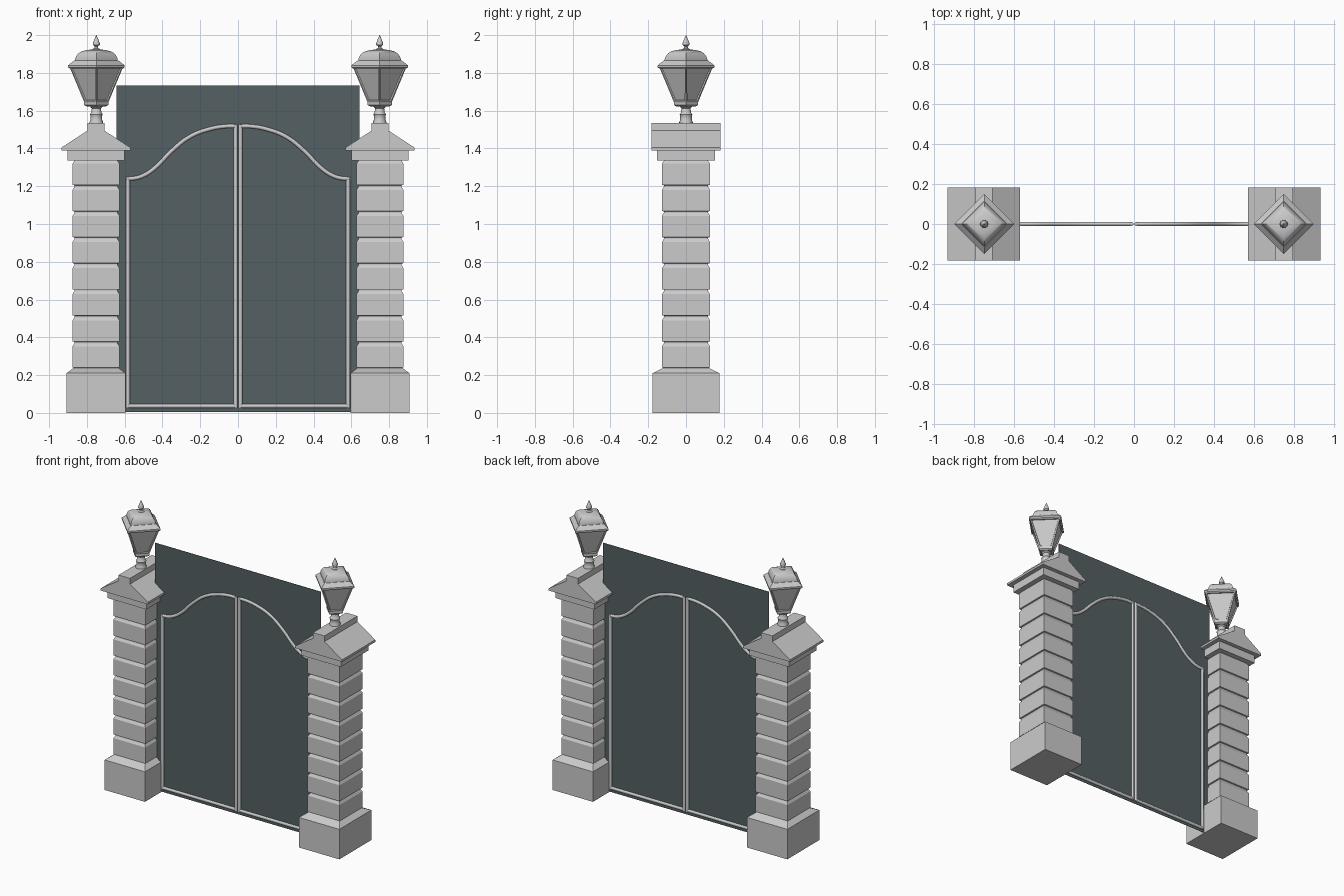
import bpy, bmesh, math
from math import pi, cos, sin, radians

if "Cube" in bpy.data.objects:
    bpy.data.objects.remove(bpy.data.objects["Cube"])


def finish(name, bm, smooth=None):
    bmesh.ops.recalc_face_normals(bm, faces=bm.faces)
    me = bpy.data.meshes.new(name)
    bm.to_mesh(me)
    bm.free()
    ob = bpy.data.objects.new(name, me)
    bpy.context.collection.objects.link(ob)
    if smooth:
        bpy.ops.object.select_all(action='DESELECT')
        ob.select_set(True)
        bpy.context.view_layer.objects.active = ob
        bpy.ops.object.shade_smooth_by_angle(angle=radians(smooth))
    return ob


def stack(name, cx, rings, sides=4, turn=0.0, smooth=None, inset=None):
    """Loft horizontal rings of (radius x, radius y, z) around (cx, 0)."""
    bm = bmesh.new()
    loops = []
    for rx, ry, z in rings:
        loops.append([bm.verts.new((cx + rx * cos(turn + 2 * pi * i / sides),
                                    ry * sin(turn + 2 * pi * i / sides), z))
                      for i in range(sides)])
    walls = []
    for a, b in zip(loops, loops[1:]):
        for i in range(sides):
            j = (i + 1) % sides
            walls.append(bm.faces.new((a[i], a[j], b[j], b[i])))
    bm.faces.new(loops[0][::-1])
    bm.faces.new(loops[-1])
    if inset:
        bmesh.ops.recalc_face_normals(bm, faces=bm.faces)
        bmesh.ops.inset_individual(bm, faces=walls, thickness=inset[0])
        bmesh.ops.inset_individual(bm, faces=walls, thickness=0.003, depth=inset[1])
    return finish(name, bm, smooth)


def square(name, cx, rings):
    """Axis-aligned rectangular stack; rings hold half widths."""
    s = math.sqrt(2)
    return stack(name, cx, [(x * s, y * s, z) for x, y, z in rings], 4, pi / 4)


def turned(name, cx, profile, sides, smooth, inset=None):
    return stack(name, cx, [(r, r, z) for r, z in profile], sides, 0, smooth, inset)


def prism(name, outline, y0, y1):
    """Extrude an x-z outline along y."""
    bm = bmesh.new()
    f = bm.faces.new([bm.verts.new((x, y0, z)) for x, z in outline])
    new = bmesh.ops.extrude_face_region(bm, geom=[f])['geom']
    bmesh.ops.translate(bm, vec=(0, y1 - y0, 0),
                        verts=[v for v in new if isinstance(v, bmesh.types.BMVert)])
    return finish(name, bm)


def pillar(cx, side):
    # plinth with a sloped top
    square(side + "_plinth", cx, [(.156, .177, 0), (.156, .177, .21), (.12, .122, .237)])
    # shaft of stone courses, each undercut below and chamfered above
    n, z0, z1 = 8, .232, 1.337
    h = (z1 - z0) / n
    rings = []
    for i in range(n):
        z = z0 + i * h
        rings += [(.114, .117, z), (.114, .117, z + .006), (.124, .127, z + .008),
                  (.124, .127, z + h - .018), (.114, .117, z + h - .002)]
    square(side + "_shaft", cx, rings)
    # capital plate and gabled cap
    square(side + "_capital", cx, [(.151, .154, 1.335), (.151, .154, 1.391)])
    half = [(.182, 1.39), (.182, 1.405), (.044, 1.495), (.044, 1.535)]
    prism(side + "_gable_cap",
          [(cx + x, z) for x, z in half] + [(cx - x, z) for x, z in half[::-1]], -.183, .183)


def lantern(cx, side):
    turned(side + "_lantern_stem", cx,
           [(.036, 1.53), (.036, 1.54), (.031, 1.55), (.031, 1.575), (.034, 1.58),
            (.027, 1.59), (.024, 1.612), (.032, 1.62), (.032, 1.632)], 16, 35)
    turned(side + "_lantern_seat", cx, [(.05, 1.622), (.064, 1.63), (.064, 1.645), (.058, 1.65)], 4, 20)
    # tapered four-pane body with sunken glass
    turned(side + "_lantern_body", cx, [(.063, 1.642), (.141, 1.83)], 4, 20, (.012, -.007))
    # eaves and swept roof
    turned(side + "_lantern_eaves", cx,
           [(.139, 1.822), (.15, 1.829), (.15, 1.84), (.116, 1.866)], 4, 20)
    turned(side + "_lantern_roof", cx,
           [(.114, 1.862), (.112, 1.876), (.105, 1.891), (.094, 1.904),
            (.078, 1.914), (.05, 1.921), (.012, 1.925)], 4, 40)
    turned(side + "_lantern_finial", cx,
           [(.022, 1.918), (.02, 1.926), (.01, 1.932), (.009, 1.941), (.018, 1.948),
            (.019, 1.955), (.012, 1.974), (.001, 2.0)], 16, 40)


def gate_leaf(s, side):
    # round tube frame: straight bars plus the swept top rail
    cu = bpy.data.curves.new(side + "_gate_frame", 'CURVE')
    cu.dimensions = '3D'
    cu.bevel_depth = .011
    cu.bevel_resolution = 2
    cu.resolution_u = 6
    cu.use_fill_caps = True
    for a, b in [((.583, .025), (.583, 1.25)), ((.0125, .025), (.0125, 1.527)),
                 ((.0125, .036), (.583, .036))]:
        sp = cu.splines.new('POLY')
        sp.points.add(1)
        for p, (x, z) in zip(sp.points, (a, b)):
            p.co = (s * x, 0, z, 1)
    top = [(.592, 1.241), (.55, 1.242), (.50, 1.257), (.44, 1.297), (.35, 1.388),
           (.255, 1.462), (.15, 1.503), (.07, 1.517), (.0125, 1.518)]
    sp = cu.splines.new('BEZIER')
    sp.bezier_points.add(len(top) - 1)
    for p, (x, z) in zip(sp.bezier_points, top):
        p.co = (s * x, 0, z)
        p.handle_left_type = p.handle_right_type = 'AUTO'
    ob = bpy.data.objects.new(side + "_gate_frame", cu)
    bpy.context.collection.objects.link(ob)
    bpy.ops.object.select_all(action='DESELECT')
    ob.select_set(True)
    bpy.context.view_layer.objects.active = ob
    bpy.ops.object.convert(target='MESH')
    bpy.ops.object.shade_smooth_by_angle(angle=radians(50))


for s, side in ((-1, "left"), (1, "right")):
    pillar(.752 * s, side)
    lantern(.75 * s, side)
    gate_leaf(s, side)

# dark sheet filling the gateway
sheet = prism("gate_panel", [(-.643, .006), (.643, .006), (.643, 1.733), (-.643, 1.733)], -.001, .001)
dark = bpy.data.materials.new("dark_slate")
dark.diffuse_color = (.09, .115, .125, 1)
dark.use_nodes = True
dark.node_tree.nodes["Principled BSDF"].inputs["Base Color"].default_value = dark.diffuse_color
sheet.data.materials.append(dark)
